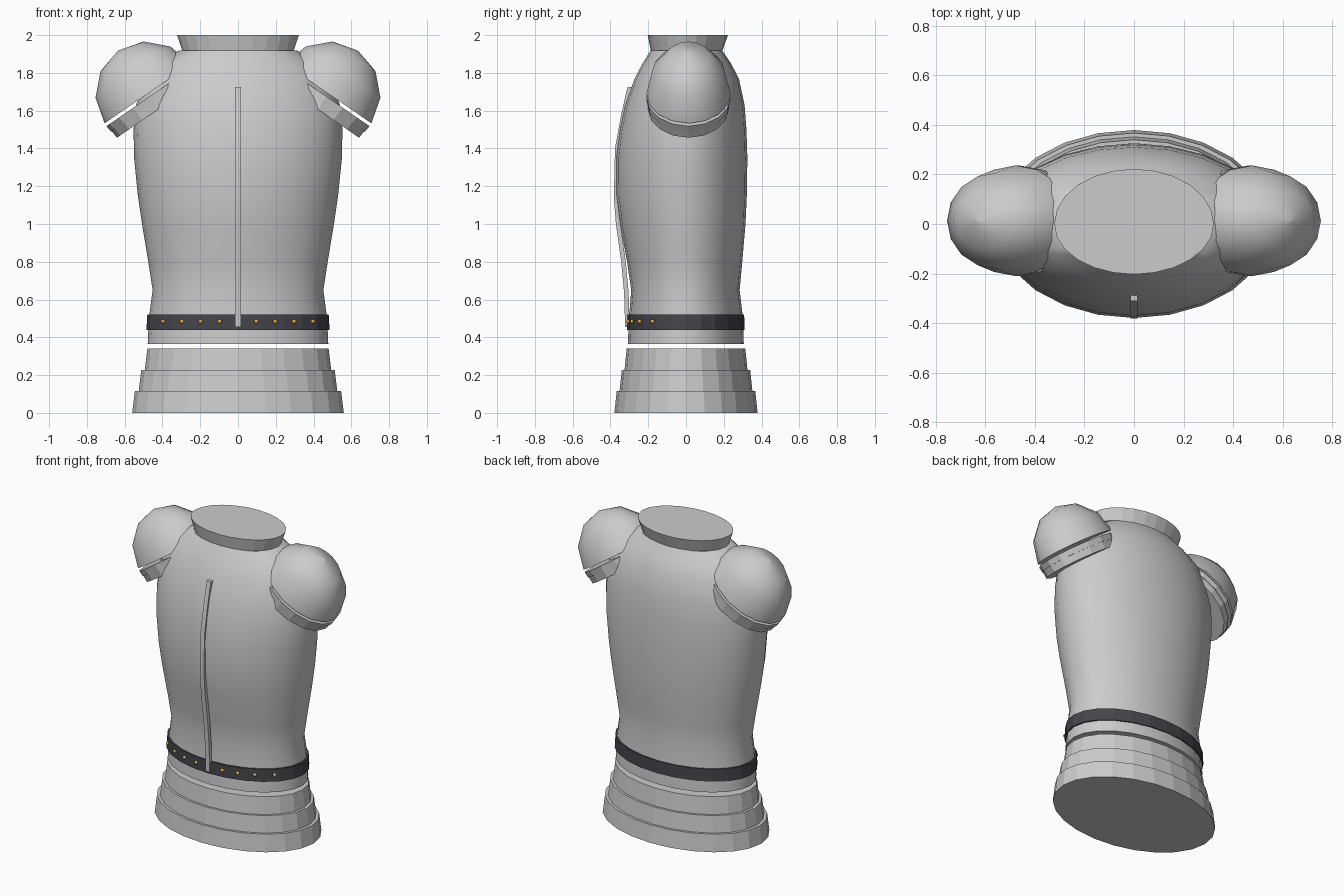
import bpy, bmesh
from math import sin, cos, pi, radians
from mathutils import Matrix

if "Cube" in bpy.data.objects:
    bpy.data.objects.remove(bpy.data.objects["Cube"])


def material(name, color):
    m = bpy.data.materials.new(name)
    m.diffuse_color = color
    m.use_nodes = True
    m.node_tree.nodes["Principled BSDF"].inputs["Base Color"].default_value = m.diffuse_color
    return m


def finish(bm, name, smooth=None, mat=None, matrix=None):
    bmesh.ops.recalc_face_normals(bm, faces=bm.faces)
    me = bpy.data.meshes.new(name)
    bm.to_mesh(me)
    bm.free()
    if matrix:
        me.transform(matrix)
    ob = bpy.data.objects.new(name, me)
    bpy.context.collection.objects.link(ob)
    if mat:
        me.materials.append(mat)
    if smooth:
        bpy.ops.object.select_all(action='DESELECT')
        ob.select_set(True)
        bpy.context.view_layer.objects.active = ob
        bpy.ops.object.shade_smooth_by_angle(angle=radians(smooth))
    return ob


def skin(bm, rings):
    """Join vertex rings into a closed, capped body."""
    loops = [[bm.verts.new(p) for p in r] for r in rings]
    n = len(loops[0])
    for a, b in zip(loops, loops[1:]):
        for i in range(n):
            j = (i + 1) % n
            bm.faces.new((a[i], a[j], b[j], b[i]))
    bm.faces.new(loops[0])
    bm.faces.new(loops[-1])


def loft(name, profile, segs=24, smooth=None, mat=None, matrix=None):
    """profile rows: z, half width, front depth, back depth."""
    rings = []
    for z, rx, front, back in profile:
        ring = []
        for i in range(segs):
            t = 2 * pi * i / segs
            ring.append((rx * cos(t), sin(t) * (back if sin(t) > 0 else front), z))
        rings.append(ring)
    bm = bmesh.new()
    skin(bm, rings)
    return finish(bm, name, smooth, mat, matrix)


dark = material("dark_leather", (0.06, 0.06, 0.07, 1))
gold = material("brass", (0.7, 0.42, 0.08, 1))

# Torso cuirass
loft("torso", [
    (0.366, 0.478, 0.308, 0.306), (0.50, 0.472, 0.302, 0.302),
    (0.65, 0.452, 0.29, 0.284), (0.80, 0.475, 0.312, 0.298),
    (1.00, 0.508, 0.35, 0.315), (1.15, 0.53, 0.368, 0.322),
    (1.35, 0.55, 0.37, 0.325), (1.50, 0.553, 0.35, 0.32),
    (1.63, 0.54, 0.322, 0.31), (1.77, 0.485, 0.272, 0.28),
    (1.85, 0.41, 0.23, 0.238), (1.918, 0.315, 0.187, 0.192)], smooth=45)

# Flared collar
loft("collar", [(1.91, 0.292, 0.185, 0.19), (2.0, 0.322, 0.203, 0.222)])

# Skirt tiers
for k, (z0, z1, w, d) in enumerate([(0, 0.115, 0.56, 0.379),
                                    (0.113, 0.226, 0.526, 0.352),
                                    (0.224, 0.34, 0.494, 0.326)]):
    loft(f"skirt_tier_{k + 1}", [(z0, w, d, d), (z1, w - 0.014, d - 0.012, d - 0.012)])

# Belt and studs
loft("belt", [(0.44, 0.485, 0.313, 0.31), (0.522, 0.48, 0.311, 0.308)], mat=dark)
for s in (-1, 1):
    for k in range(1, 5):
        x = s * (0.1 * k - 0.003)
        y = -0.311 * (1 - (x / 0.483) ** 2) ** 0.5
        bm = bmesh.new()
        bmesh.ops.create_uvsphere(bm, u_segments=8, v_segments=6, radius=0.012)
        finish(bm, "belt_stud", 60, gold, Matrix.Translation((x, y, 0.484)))

# Raised ridge down the chest
ridge = [(0.455, -0.322), (0.64, -0.328), (0.80, -0.343), (1.0, -0.371),
         (1.14, -0.382), (1.4, -0.376), (1.58, -0.343), (1.725, -0.31)]
bm = bmesh.new()
skin(bm, [[(-0.015, y, z), (0.015, y, z), (0.015, y + 0.024, z), (-0.015, y + 0.024, z)]
          for z, y in ridge])
finish(bm, "chest_ridge", 30)

# Shoulder domes with two bands each, tilted outwards
for s, side in ((-1, "left"), (1, "right")):
    place = Matrix.Translation((s * 0.478, 0.013, 1.69)) @ Matrix.Rotation(s * radians(34.5), 4, 'Y')
    R, D = 0.277, 0.223
    dome = [(R * sin(a), R * cos(a), D * cos(a), D * cos(a))
            for a in (0, pi / 6, pi / 3, pi / 2 - 0.001)]
    loft(f"{side}_shoulder_dome", dome, 16, 50, matrix=place)
    for k, (t0, t1, r) in enumerate([(-0.055, -0.018, 0.274), (-0.1, -0.053, 0.266)]):
        d = r * D / R
        loft(f"{side}_shoulder_band_{k + 1}",
             [(t0, r, d, d), (t1, r + 0.004, d + 0.003, d + 0.003)], 16, matrix=place)
